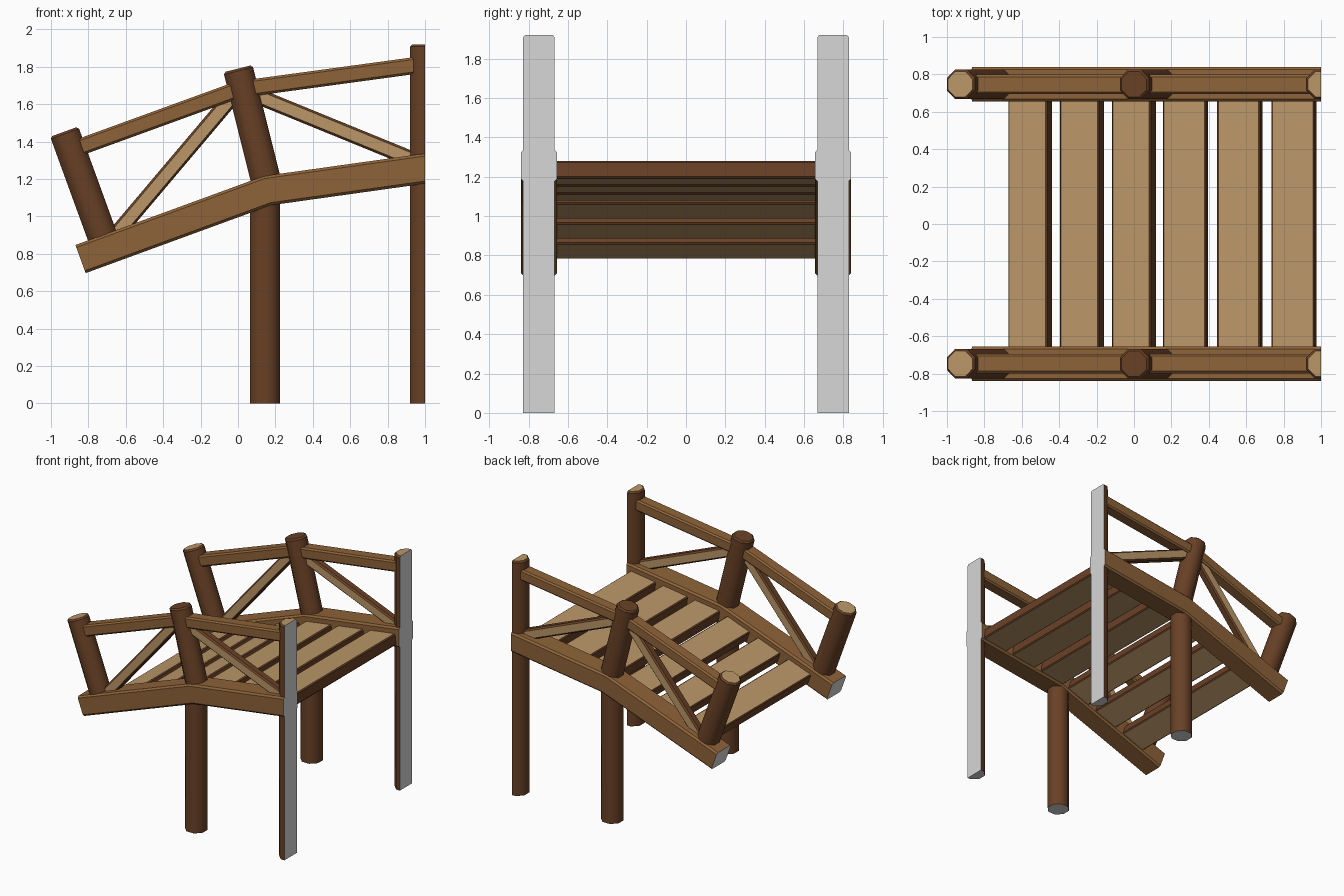
import bpy, bmesh, math
from mathutils import Vector

if "Cube" in bpy.data.objects:
    bpy.data.objects.remove(bpy.data.objects["Cube"])


def material(name, rgb):
    m = bpy.data.materials.new(name)
    m.diffuse_color = (*rgb, 1)
    m.use_nodes = True
    m.node_tree.nodes["Principled BSDF"].inputs["Base Color"].default_value = m.diffuse_color
    return m


MATS = [material("light_wood", (0.50, 0.31, 0.14)),
        material("mid_wood", (0.27, 0.125, 0.04)),
        material("dark_wood", (0.14, 0.052, 0.019)),
        material("cut_grey", (0.68, 0.68, 0.68))]
LIGHT, MID, DARK, GREY = range(4)
Y = 0.747                      # distance of each railing from the middle
A20, A8, A14 = (math.radians(a) for a in (20, 8, 14))


def loft(name, stations, section, side_mats, caps, smooth_span=None):
    """Skin a closed section through stations of (origin, U axis, V axis)."""
    bm = bmesh.new()
    rings = [[bm.verts.new(o + u * a + v * b) for a, b in section]
             for o, u, v in stations]
    n = len(section)
    for k in range(len(rings) - 1):
        for i in range(n):
            j = (i + 1) % n
            f = bm.faces.new((rings[k][i], rings[k][j],
                              rings[k + 1][j], rings[k + 1][i]))
            f.material_index = side_mats[i]
            f.smooth = k == smooth_span and side_mats[i] != GREY
    for ring, m in ((rings[0], caps[0]), (rings[-1], caps[1])):
        bm.faces.new(ring).material_index = m
    bmesh.ops.recalc_face_normals(bm, faces=bm.faces)
    for e in bm.edges:
        e.smooth = all(f.smooth for f in e.link_faces)
    me = bpy.data.meshes.new(name)
    bm.to_mesh(me)
    bm.free()
    for m in MATS:
        me.materials.append(m)
    ob = bpy.data.objects.new(name, me)
    bpy.context.collection.objects.link(ob)
    return ob


def chamfered(hu, hv, c):
    """Rectangle with cut corners; even sides are +U, +V, -U, -V, odd sides chamfers."""
    return [(hu, -hv + c), (hu, hv - c), (hu - c, hv), (-hu + c, hv),
            (-hu, hv - c), (-hu, -hv + c), (-hu + c, -hv), (hu - c, -hv)]


R = 0.08
H = R * math.tan(math.pi / 8)
OCT = [(R, -H), (R, H), (H, R), (-H, R), (-R, H), (-R, -H), (-H, -R), (H, -R)]
HALF_OCT = [(0, R), (-H, R), (-R, H), (-R, -H), (-H, -R), (0, -R)]


def post(name, y, p0, p1, section, caps, side_mats=(DARK,) * 8, bevel=True):
    a, b = Vector((p0[0], y, p0[1])), Vector((p1[0], y, p1[1]))
    d = (b - a).normalized()
    u, v = Vector((d.z, 0, -d.x)), Vector((0, 1, 0))
    st = [(a, u, v), (b - d * 0.012, u, v), (b, u * 0.86, v * 0.86)]
    loft(name, st if bevel else [(a, u, v), (b, u, v)], section,
         side_mats, caps, smooth_span=0)


def bar(name, y, p0, p1, section, side_mats):
    a, b = Vector((p0[0], y, p0[1])), Vector((p1[0], y, p1[1]))
    d = (b - a).normalized()
    u, v = Vector((-d.z, 0, d.x)), Vector((0, 1, 0))
    loft(name, [(a, u, v), (b, u, v)], section, side_mats, (DARK, DARK))


def up(angle, scale=1.0):
    return Vector((-math.sin(angle), 0, math.cos(angle))) * scale


for side, y in (("front", -Y), ("back", Y)):
    # bent side beam, cut vertically at the right end
    v = Vector((0, 1, 0))
    loft(side + "_side_beam",
         [(Vector((-0.842, y, 0.772)), up(A20), v),
          (Vector((0.158, y, 1.138)), up(A14, 1 / math.cos(A14 - A8)), v),
          (Vector((1.0, y, 1.256)), up(0, 1 / math.cos(A8)), v)],
         chamfered(0.08, 0.092, 0.014), (MID,) * 8, (GREY, GREY))
    # posts
    post(side + "_low_end_post", y, (-0.713, 0.86), (-0.929, 1.453), OCT, (DARK, LIGHT))
    post(side + "_middle_post", y, (0.16, 1.15), (0.0, 1.79), OCT, (DARK, DARK))
    post(side + "_support_leg", y, (0.145, 0), (0.145, 1.14), OCT, (GREY, DARK), bevel=False)
    post(side + "_half_post", y, (1.0, 0), (1.0, 1.92), HALF_OCT, (GREY, LIGHT),
         side_mats=(DARK,) * 5 + (GREY,))
    # handrails
    rail = chamfered(0.045, 0.052, 0.012)
    bar(side + "_lower_handrail", y, (-0.88, 1.358), (0.02, 1.685), rail, (MID,) * 8)
    bar(side + "_upper_handrail", y, (0.03, 1.682), (0.97, 1.810), rail, (MID,) * 8)
    # diagonal braces: light on the broad faces, dark along the edges
    brace = chamfered(0.042, 0.035, 0.012)
    bm_cols = (DARK, DARK, LIGHT, DARK, DARK, DARK, LIGHT, DARK)
    bar(side + "_lower_brace", y, (-0.65, 0.907), (-0.02, 1.652), brace, bm_cols)
    bar(side + "_upper_brace", y, (0.10, 1.645), (0.95, 1.298), brace, bm_cols)

# deck planks: light top and bottom, dark edges
for i, x in enumerate((-0.555, -0.2775, 0.0, 0.275, 0.565, 0.855)):
    ang, half = (A20, 0.111) if i < 3 else (A8, 0.117)
    z = 1.138 + (x - 0.158) * math.tan(ang) - 0.016
    u, v = Vector((math.cos(ang), 0, math.sin(ang))), up(ang)
    loft("deck_plank_%d" % (i + 1),
         [(Vector((x, s * 0.70, z)), u, v) for s in (-1, 1)],
         chamfered(half, 0.045, 0.008),
         (DARK, DARK, LIGHT, DARK, DARK, DARK, LIGHT, DARK), (DARK, DARK))
